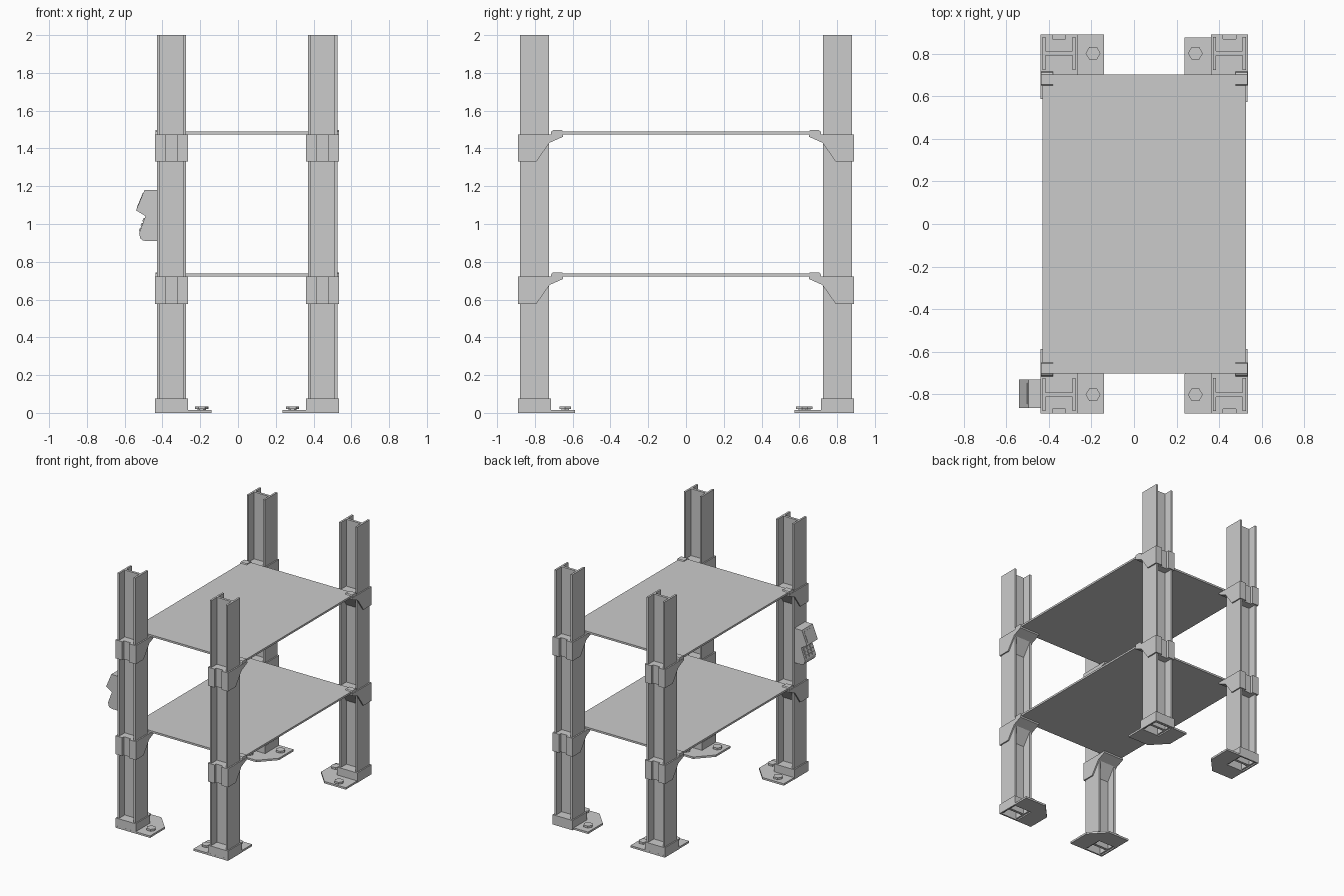
import bpy, bmesh, math
from mathutils import Vector

if "Cube" in bpy.data.objects:
    bpy.data.objects.remove(bpy.data.objects["Cube"])


def prism(name, pts, a, b, place):
    """Extrude a 2D outline from a to b; place(p, q, t) maps it to world space."""
    bm = bmesh.new()
    lo = [bm.verts.new(place(p, q, a)) for p, q in pts]
    hi = [bm.verts.new(place(p, q, b)) for p, q in pts]
    n = len(pts)
    bm.faces.new(lo)
    bm.faces.new(hi)
    for i in range(n):
        j = (i + 1) % n
        bm.faces.new((lo[i], lo[j], hi[j], hi[i]))
    bmesh.ops.recalc_face_normals(bm, faces=bm.faces)
    me = bpy.data.meshes.new(name)
    bm.to_mesh(me)
    bm.free()
    ob = bpy.data.objects.new(name, me)
    bpy.context.collection.objects.link(ob)
    return ob


def rect(u0, u1, v0, v1):
    return [(u0, v0), (u1, v0), (u1, v1), (u0, v1)]


def ngon(cx, cy, r, n=6):
    return [(cx + r * math.cos(2 * math.pi * i / n),
             cy + r * math.sin(2 * math.pi * i / n)) for i in range(n)]


def cut(ob, cutter):
    """Apply a boolean difference and discard the cutter."""
    mod = ob.modifiers.new("cut", 'BOOLEAN')
    mod.operation = 'DIFFERENCE'
    mod.solver = 'EXACT'
    mod.object = cutter
    dg = bpy.context.evaluated_depsgraph_get()
    me = bpy.data.meshes.new_from_object(ob.evaluated_get(dg))
    ob.modifiers.clear()
    ob.data = me
    bpy.data.objects.remove(cutter)


H = 0.0775   # half width of a post
S = 0.0875   # half width of sleeves around it
beam = [(-H, -H), (-H + .015, -H), (-H + .015, -.01), (H - .015, -.01), (H - .015, -H), (H, -H),
        (H, H), (H - .015, H), (H - .015, .01), (-H + .015, .01), (-H + .015, H), (-H, H)]
plate = [(-.086, -.088), (.212, -.088), (.212, .095), (.1, .215), (-.086, .215)]
# side outline of a shelf bracket: (inward distance, height relative to shelf top)
bracket = [(-S, -.16), (.01, -.16), (.08, -.06), (.152, -.028), (.152, -.015), (-S, -.015)]
tab = [(.086, -.017), (.152, -.017), (.152, 0), (.146, .007), (.1, .007), (.09, 0)]

corners = [("front_left", -.3525, -.8025, 1, 1), ("front_right", .4485, -.8025, -1, 1),
           ("back_left", -.3525, .8025, 1, -1), ("back_right", .4485, .8025, -1, -1)]

for tag, cx, cy, sx, sy in corners:
    # local u and v both point inward from the post centre
    def flat(u, v, z):
        return (cx + sx * u, cy + sy * v, z)

    # H-section post
    prism(tag + "_post", beam, 0.01, 2.0, flat)

    # foot sleeve, open underneath
    foot = prism(tag + "_foot", rect(-S, S, -S, S), 0, .077, flat)
    cut(foot, prism("cutter", rect(-.076, .076, -.076, .076), -.1, .062, flat))

    # base plate with opening below the post; the back right one sits a little inward
    dv = .013 if tag == "back_right" else 0
    base = prism(tag + "_base_plate", [(u, v + dv) for u, v in plate], 0, .015, flat)
    cut(base, prism("cutter", rect(-.077, .077, -.077 + dv, .077), -.1, .1, flat))

    # two hexagonal anchor bolts
    for k, (u, v) in enumerate([(.16, 0), (0, .163 + dv * 2)]):
        prism(f"{tag}_bolt_shank_{k}", ngon(u, v, .022), .012, .022, flat)
        prism(f"{tag}_bolt_head_{k}", ngon(u, v, .035), .02, .035, flat)

    # clamp bracket for each shelf, with notch in outer face and corner tab on top
    for level, top in (("lower", .737), ("upper", 1.49)):
        def side(v, h, u):
            return (cx + sx * u, cy + sy * v, top + h)
        br = prism(f"{tag}_{level}_bracket", bracket, -S, S, side)
        cut(br, prism("cutter", rect(-.03, .03, -.12, -.067), top - .3, top + .1, flat))
        prism(f"{tag}_{level}_shelf_tab", tab, -.085, -.028, side)

# shelves
for level, top in (("lower", .737), ("upper", 1.49)):
    prism(level + "_shelf", rect(-.43, .527, -.703, .703), top - .015, top, lambda x, y, z: (x, y, z))

# control unit on the outside of the front left post
unit = [(-.42, 1.18), (-.495, 1.18), (-.54, 1.072), (-.49, 1.042), (-.523, .952),
        (-.518, .925), (-.505, .913), (-.485, .91), (-.42, .91)]
Y0, Y1 = -.865, -.73
prism("control_unit", unit, Y0, Y1, lambda x, z, y: (x, y, z))


def on_face(name, a, b, s0, s1, y0, y1, h):
    """Raised pad on the sloped face running from a up to b in the x-z plane."""
    a, b = Vector(a), Vector(b)
    d = (b - a).normalized()
    n = Vector((-d.y, d.x))

    def place(s, y, t):
        p = a.lerp(b, s) + n * t
        return (p.x, y, p.y)
    return prism(name, rect(s0, s1, y0, y1), -.004, h, place)


# display and keypad
on_face("display", (-.54, 1.072), (-.495, 1.18), .14, .86, Y0 + .018, Y1 - .018, .002)
for r in range(3):
    for c in range(3):
        s, y = .1 + r * .29, Y0 + .015 + c * .038
        on_face(f"key_{r}_{c}", (-.523, .952), (-.49, 1.042), s, s + .2, y, y + .028, .006)
